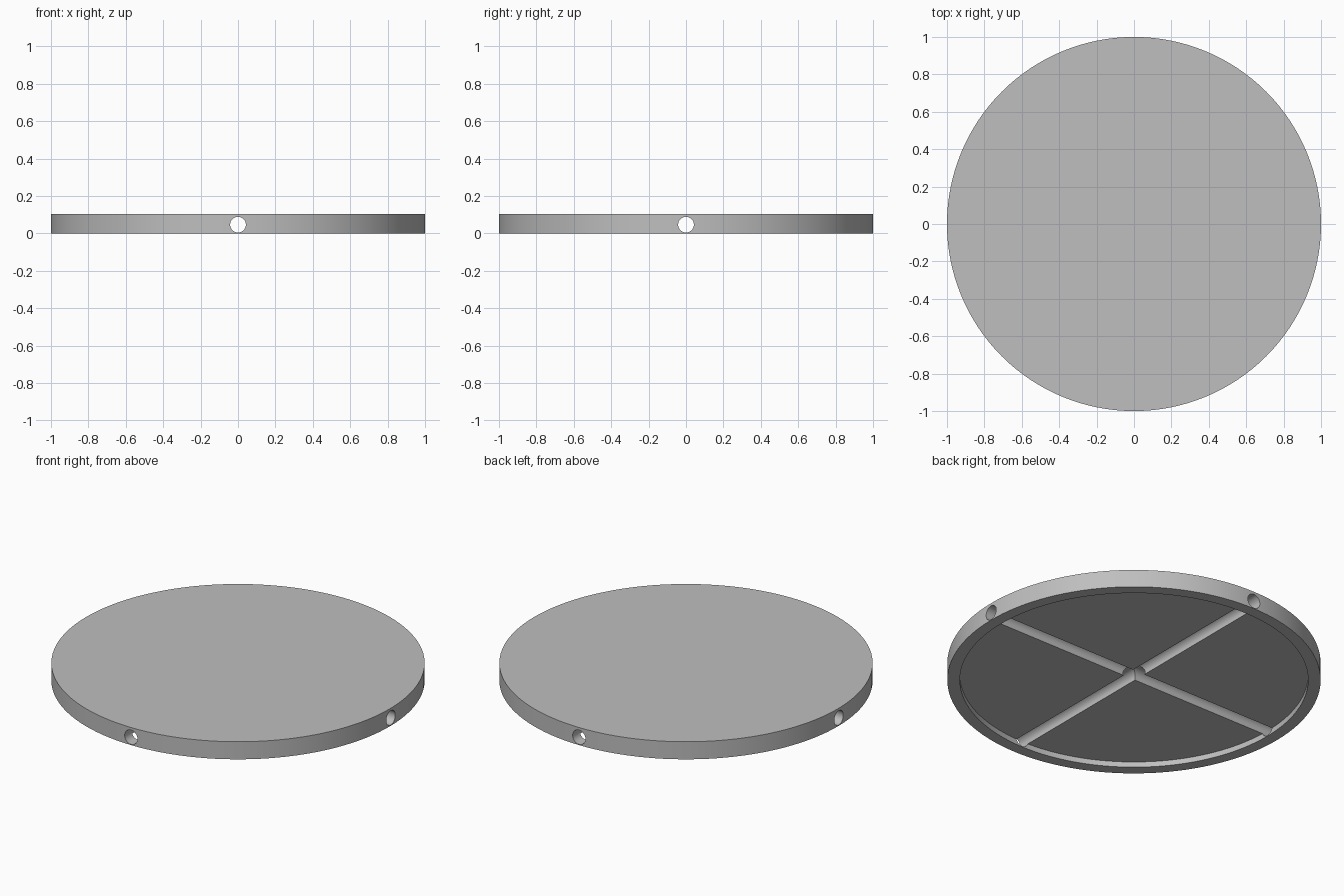
import bpy
from math import pi, radians

RADIUS, HEIGHT = 1.0, 0.104
RECESS_RADIUS, RECESS_DEPTH = 0.933, 0.032
HOLE_RADIUS, HOLE_Z = 0.042, 0.0465

cube = bpy.data.objects.get("Cube")
if cube:
    bpy.data.objects.remove(cube, do_unlink=True)

# Single grey material
grey = bpy.data.materials.new("grey")
grey.use_nodes = True
colour = (0.52, 0.52, 0.52, 1)
grey.diffuse_color = colour
grey.node_tree.nodes["Principled BSDF"].inputs["Base Color"].default_value = colour


def cylinder(name, radius, depth, z, rotation=(0, 0, 0), sides=128):
    bpy.ops.mesh.primitive_cylinder_add(vertices=sides, radius=radius, depth=depth,
                                        location=(0, 0, z), rotation=rotation)
    obj = bpy.context.object
    obj.name = name
    obj.data.materials.append(grey)
    return obj


# Round plate
plate = cylinder("round_plate", RADIUS, HEIGHT, HEIGHT / 2)

# Shallow recess underneath, and two crossing bores through the rim
cutters = [
    cylinder("recess_cutter", RECESS_RADIUS, 2 * RECESS_DEPTH, 0),
    cylinder("bore_cutter_x", HOLE_RADIUS, 3, HOLE_Z, (0, pi / 2, 0), 48),
    cylinder("bore_cutter_y", HOLE_RADIUS, 3, HOLE_Z, (pi / 2, 0, 0), 48),
]
bpy.ops.object.select_all(action="DESELECT")
plate.select_set(True)
bpy.context.view_layer.objects.active = plate
for cutter in cutters:
    cut = plate.modifiers.new(cutter.name, "BOOLEAN")
    cut.operation = "DIFFERENCE"
    cut.solver = "EXACT"
    cut.object = cutter
    bpy.ops.object.modifier_apply(modifier=cut.name)
for cutter in cutters:
    bpy.data.objects.remove(cutter, do_unlink=True)

bpy.ops.object.shade_smooth_by_angle(angle=radians(30))
